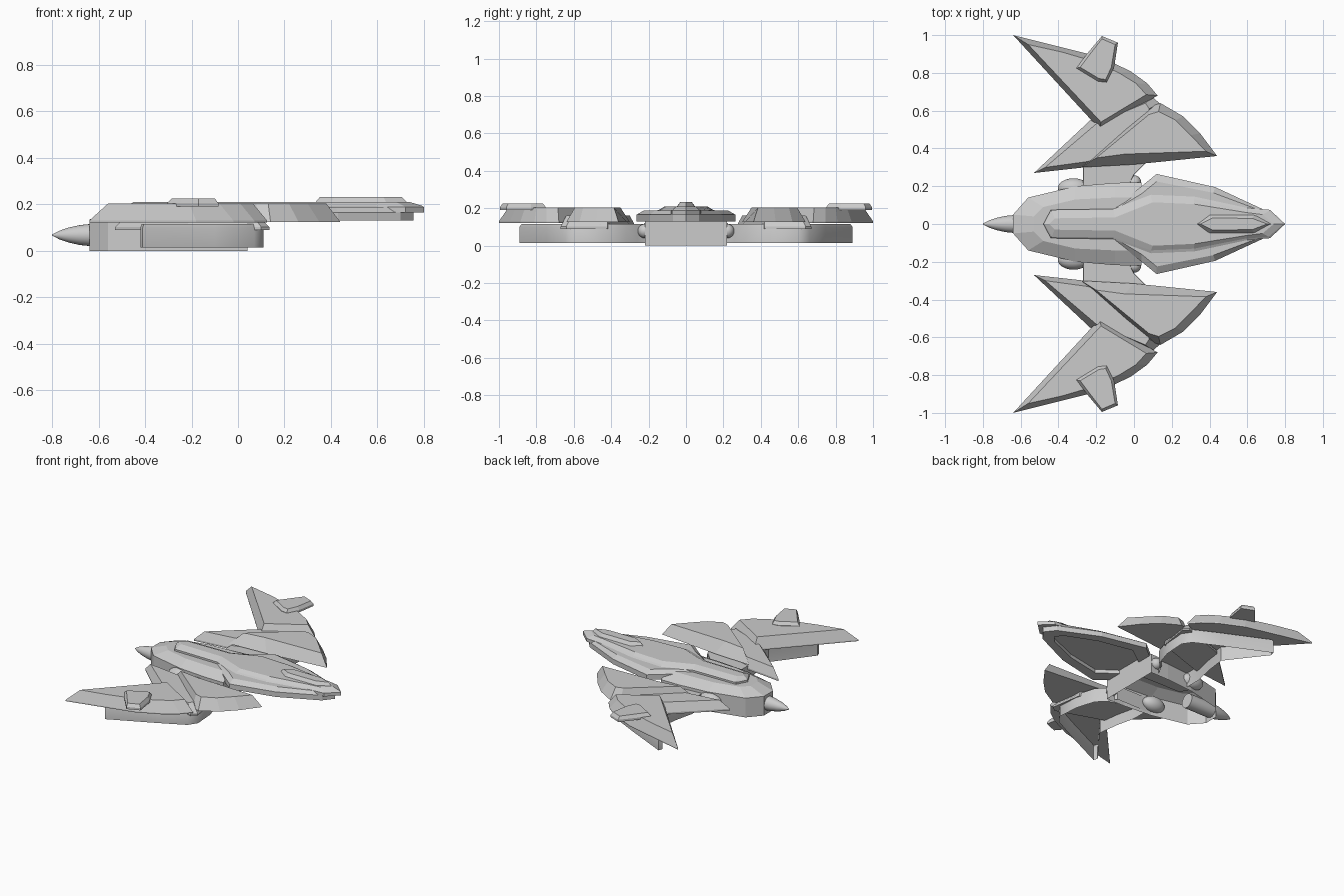
import bpy, bmesh, math

if "Cube" in bpy.data.objects:
    bpy.data.objects.remove(bpy.data.objects["Cube"])


def finish(name, bm):
    bmesh.ops.recalc_face_normals(bm, faces=bm.faces)
    me = bpy.data.meshes.new(name)
    bm.to_mesh(me)
    bm.free()
    ob = bpy.data.objects.new(name, me)
    bpy.context.collection.objects.link(ob)
    return ob


def loft(name, layers, side=1, open_bottom=False):
    """Stack outlines of equal length [(points, z), ...] into a solid or an open shell."""
    bm = bmesh.new()
    rings = [[bm.verts.new((x, y * side, z)) for x, y in pts] for pts, z in layers]
    n = len(rings[0])
    for a, b in zip(rings, rings[1:]):
        for i in range(n):
            j = (i + 1) % n
            bm.faces.new((a[i], a[j], b[j], b[i]))
    bottom = bm.faces.new(rings[0][::-1])
    bm.faces.new(rings[-1])
    bmesh.ops.recalc_face_normals(bm, faces=bm.faces)
    if open_bottom:
        bmesh.ops.delete(bm, geom=[bottom], context='FACES_ONLY')
    me = bpy.data.meshes.new(name)
    bm.to_mesh(me)
    bm.free()
    ob = bpy.data.objects.new(name, me)
    bpy.context.collection.objects.link(ob)
    return ob


def sym(half):
    """Mirror a half outline across the centre line."""
    return half + [(x, -y) for x, y in reversed(half) if abs(y) > 1e-6]


def scaled(pts, sx, sy, cx=0.0):
    return [(cx + (x - cx) * sx, y * sy) for x, y in pts]


def smooth(ob, angle=40):
    bpy.ops.object.select_all(action='DESELECT')
    ob.select_set(True)
    bpy.context.view_layer.objects.active = ob
    bpy.ops.object.shade_smooth_by_angle(angle=math.radians(angle))


# Rear body: vertical sided shell, open underneath, with a bevelled deck
body = sym([(-0.64, 0.05), (-0.56, 0.14), (-0.31, 0.20), (-0.1, 0.218), (0.04, 0.22)])
deck = sym([(-0.53, 0.04), (-0.48, 0.09), (-0.31, 0.13), (-0.1, 0.14), (0.04, 0.14)])
loft("body", [(body, 0.0), (body, 0.135), (deck, 0.175)], open_bottom=True)

# Forward hull plate, with a recessed belly
plate = sym([(-0.10, 0.09), (0.04, 0.20), (0.12, 0.265), (0.43, 0.195), (0.70, 0.07), (0.755, 0)])
plate_top = sym([(-0.11, 0.07), (0.04, 0.16), (0.12, 0.225), (0.42, 0.165), (0.70, 0.06), (0.755, 0)])
belly = scaled(plate, 0.78, 0.7, 0.33)
loft("hull_plate", [(belly, 0.155), (belly, 0.13), (plate, 0.13), (plate, 0.165), (plate_top, 0.188)])

# Long spine running from tail to nose
spine = sym([(-0.48, 0), (-0.44, 0.075), (-0.11, 0.08), (0.09, 0.155), (0.32, 0.145),
             (0.60, 0.085), (0.72, 0.075), (0.80, 0)])
spine_mid = scaled(spine, 0.99, 0.9)
spine_top = sym([(-0.45, 0), (-0.42, 0.03), (-0.10, 0.035), (0.10, 0.115), (0.32, 0.105),
                 (0.60, 0.06), (0.68, 0.05), (0.74, 0)])
loft("spine", [(spine, 0.165), (spine, 0.188), (spine_mid, 0.194), (spine_top, 0.21)])

# Canopy
canopy = sym([(0.33, 0), (0.40, 0.052), (0.64, 0.05), (0.73, 0)])
loft("canopy", [(canopy, 0.205), (scaled(canopy, 0.88, 0.6, 0.52), 0.232)])

# Tail cone: lathed pointed profile along x, its sleeve reaching into the body
prof = [(-0.80, 0.002), (-0.77, 0.018), (-0.73, 0.032), (-0.68, 0.043), (-0.62, 0.049),
        (-0.44, 0.049), (-0.44, 0.001)]
bm = bmesh.new()
vs = [bm.verts.new((x, 0, r)) for x, r in prof]
es = [bm.edges.new(p) for p in zip(vs, vs[1:])]
bmesh.ops.spin(bm, geom=vs + es, cent=(0, 0, 0), axis=(1, 0, 0), angle=2 * math.pi,
               steps=24, use_duplicate=False)
bmesh.ops.remove_doubles(bm, verts=bm.verts, dist=1e-5)
bmesh.ops.translate(bm, verts=bm.verts, vec=(0, 0, 0.068))
smooth(finish("tail_cone", bm))

# Wing outlines (positive y side)
in_base = [(-0.28, 0.30), (0.0, 0.315), (0.44, 0.36), (0.35, 0.48), (0.26, 0.57), (0.14, 0.64), (0.08, 0.62)]
in_top = [(-0.20, 0.35), (-0.05, 0.37), (0.38, 0.385), (0.30, 0.47), (0.22, 0.55), (0.13, 0.595), (0.08, 0.58)]
low_base = [(-0.53, 0.27), (-0.26, 0.30), (0.10, 0.42), (0.135, 0.64), (0.10, 0.67), (-0.22, 0.56)]
low_top = [(-0.47, 0.30), (-0.25, 0.33), (0.08, 0.42), (0.08, 0.61), (0.06, 0.64), (-0.20, 0.53)]
out_base = [(-0.64, 1.0), (-0.18, 0.50), (0.125, 0.68), (0.07, 0.745), (-0.02, 0.81), (-0.18, 0.885), (-0.40, 0.94)]
out_top = [(-0.56, 0.95), (-0.175, 0.54), (0.065, 0.685), (0.01, 0.745), (-0.08, 0.80), (-0.21, 0.86), (-0.38, 0.91)]
fin = [(-0.17, 0.995), (-0.085, 0.96), (-0.105, 0.83), (-0.145, 0.75), (-0.19, 0.755), (-0.305, 0.825), (-0.25, 0.9)]
fin_top = [(-0.17, 0.98), (-0.10, 0.95), (-0.12, 0.83), (-0.15, 0.765), (-0.185, 0.77), (-0.285, 0.83), (-0.24, 0.89)]
arm = [(-0.27, 0.20), (-0.03, 0.20), (0.0, 0.26), (0.06, 0.32), (0.10, 0.45), (0.11, 0.60), (0.07, 0.66),
       (-0.10, 0.745), (-0.41, 0.89), (-0.42, 0.86), (-0.22, 0.60), (-0.24, 0.45), (-0.27, 0.32)]

for side, tag in ((1, "back"), (-1, "front")):
    # Wing plates
    loft(f"inner_wing_{tag}", [(in_base, 0.125), (in_top, 0.203)], side)
    loft(f"inner_wing_lower_{tag}", [(low_base, 0.09), (low_base, 0.102), (low_top, 0.16)], side)
    loft(f"outer_wing_{tag}", [(out_base, 0.122), (out_base, 0.13), (out_top, 0.203)], side)
    loft(f"wing_fin_{tag}", [(fin, 0.19), (fin, 0.205), (fin_top, 0.226)], side)
    # Supporting arm under the wings: open shell with a softened top edge
    arm_top = [(x * 0.98 - 0.003, 0.2 + (y - 0.2) * 0.985) for x, y in arm]
    smooth(loft(f"wing_arm_{tag}", [(arm, 0.015), (arm, 0.1), (arm_top, 0.115)], side, True))
    # Joint spheres on the body sides
    for nm, x, y, sx, r in (("front_joint", 0.0, 0.22, 1.0, 0.038), ("rear_joint", -0.32, 0.19, 1.6, 0.052)):
        bpy.ops.mesh.primitive_uv_sphere_add(segments=24, ring_count=12, radius=r,
                                             location=(x, y * side, 0.078))
        s = bpy.context.object
        s.name = f"{nm}_{tag}"
        s.scale.x = sx
        smooth(s)
